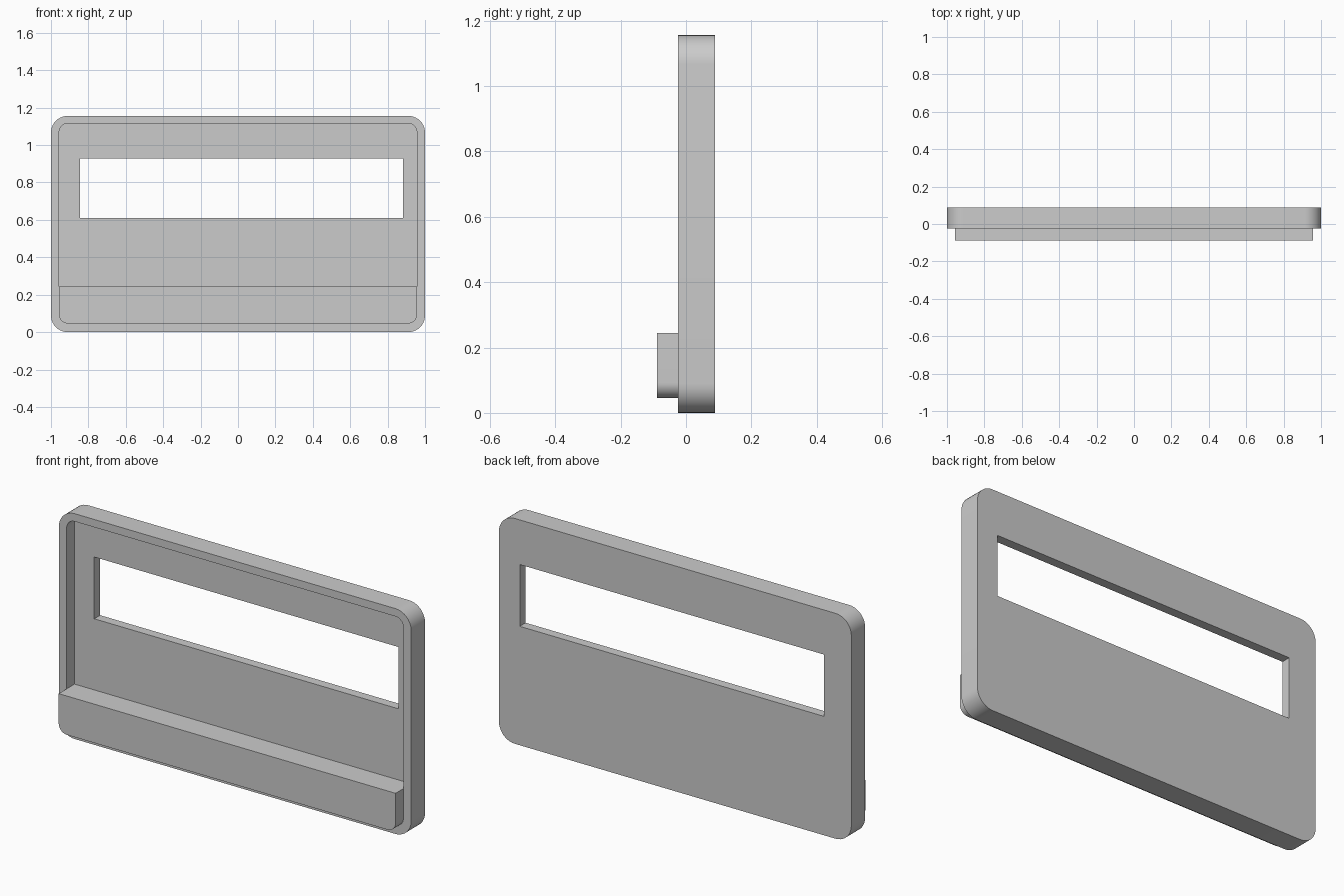
import bpy, bmesh
from math import sin, cos, pi, radians

cube = bpy.data.objects.get("Cube")
if cube:
    bpy.data.objects.remove(cube, do_unlink=True)

grey = bpy.data.materials.new("light_grey")
grey.use_nodes = True
colour = (0.6, 0.6, 0.6, 1)
grey.diffuse_color = colour
grey.node_tree.nodes["Principled BSDF"].inputs["Base Color"].default_value = colour

STEPS = 10  # segments per rounded corner


def slab(name, x0, x1, z0, z1, y0, y1, r_bottom=0, r_top=0):
    """Upright slab with rounded corners, extruded along y."""
    corners = [(x1, z0, -1, 1, r_bottom, -pi / 2), (x1, z1, -1, -1, r_top, 0),
               (x0, z1, 1, -1, r_top, pi / 2), (x0, z0, 1, 1, r_bottom, pi)]
    bm = bmesh.new()
    outline = []
    for cx, cz, sx, sz, r, start in corners:
        for i in range(STEPS + 1 if r else 1):
            a = start + i * pi / 2 / STEPS
            x = cx + sx * r + r * cos(a) if r else cx
            z = cz + sz * r + r * sin(a) if r else cz
            outline.append(bm.verts.new((x, y0, z)))
    face = bm.faces.new(outline)
    ext = bmesh.ops.extrude_face_region(bm, geom=[face], use_keep_orig=True)
    moved = [v for v in ext["geom"] if isinstance(v, bmesh.types.BMVert)]
    bmesh.ops.translate(bm, verts=moved, vec=(0, y1 - y0, 0))
    bmesh.ops.recalc_face_normals(bm, faces=bm.faces[:])
    mesh = bpy.data.meshes.new(name)
    bm.to_mesh(mesh)
    bm.free()
    mesh.materials.append(grey)
    obj = bpy.data.objects.new(name, mesh)
    bpy.context.collection.objects.link(obj)
    return obj


def activate(obj):
    bpy.ops.object.select_all(action="DESELECT")
    obj.select_set(True)
    bpy.context.view_layer.objects.active = obj


def cut(target, cutter):
    """Subtract the cutter, then discard it."""
    cutter.hide_render = True
    mod = target.modifiers.new("cut", "BOOLEAN")
    mod.operation = "DIFFERENCE"
    mod.solver = "EXACT"
    mod.object = cutter
    activate(target)
    bpy.ops.object.modifier_apply(modifier=mod.name)
    bpy.data.objects.remove(cutter, do_unlink=True)


FRONT, FLOOR, BACK = -0.024, 0.04, 0.088
IN_X, IN_Z0, IN_Z1, IN_R = 0.956, 0.046, 1.116, 0.046

# Rounded panel with a raised rim and a slot window
panel = slab("panel", -1, 1, 0, 1.156, FRONT, BACK, 0.09, 0.09)
cut(panel, slab("recess_cutter", -IN_X, IN_X, IN_Z0, IN_Z1, FRONT - 0.1, FLOOR, IN_R, IN_R))
cut(panel, slab("window_cutter", -0.844, 0.882, 0.61, 0.927, FRONT, BACK + 0.1))

# Solid ledge filling the lower recess and standing proud of the rim
ledge = slab("ledge", -IN_X, IN_X, IN_Z0, 0.245, -0.088, FLOOR, IN_R)

for part in (panel, ledge):
    activate(part)
    bpy.ops.object.shade_smooth_by_angle(angle=radians(30))
